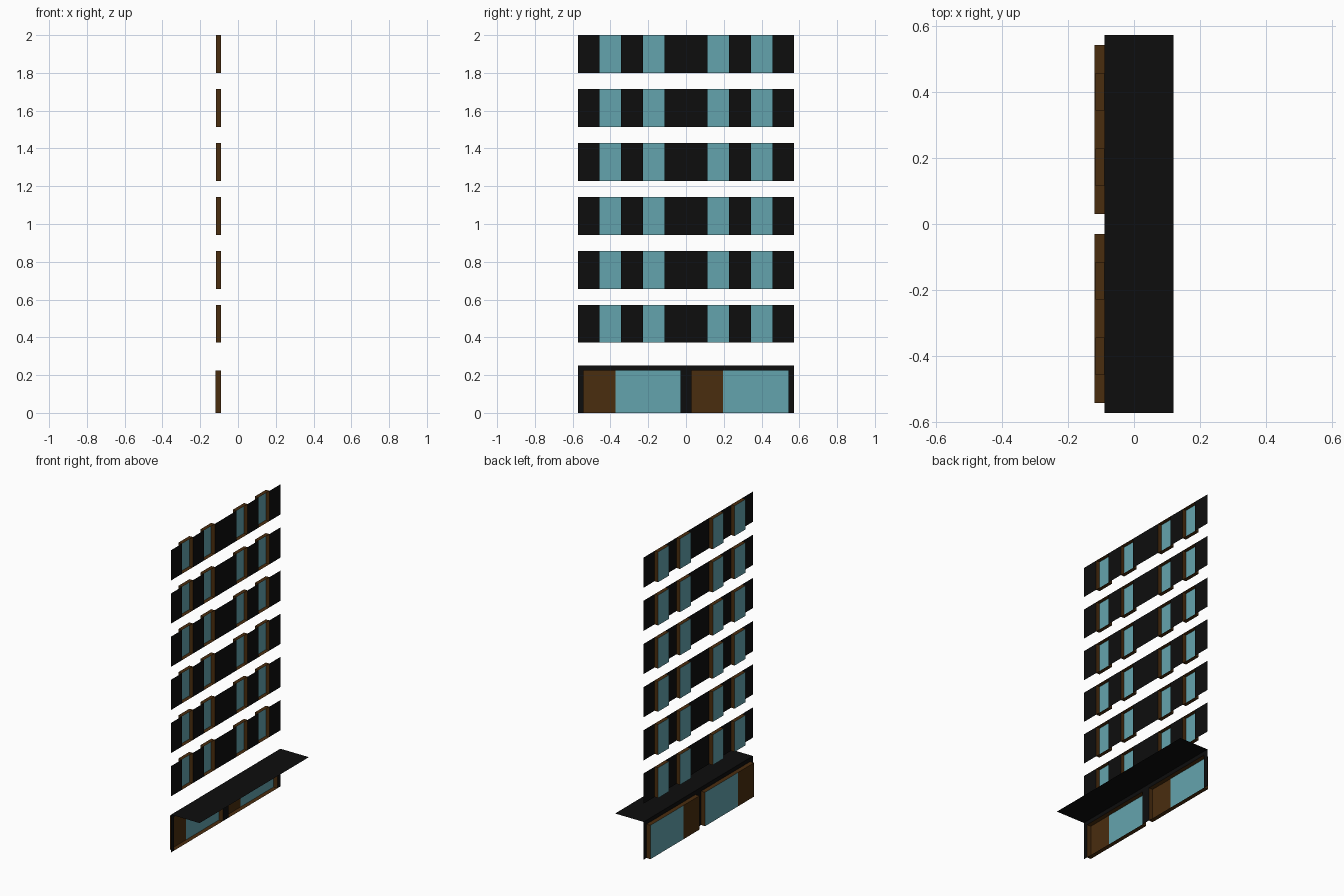
import bpy, bmesh

if "Cube" in bpy.data.objects:
    bpy.data.objects.remove(bpy.data.objects["Cube"])

WALL_X = -0.09           # facade plane
WIN_X = -0.116           # outer face of the upper windows
SHOP_X = -0.119          # outer face of the shop bays
HALF = 4 / 7             # half width of the facade
FLOOR = 2 / 7            # floor to floor height
ROW_H = 0.2              # height of an upper window band


def material(name, rgb):
    m = bpy.data.materials.new(name)
    m.diffuse_color = (*rgb, 1)
    m.use_nodes = True
    m.node_tree.nodes["Principled BSDF"].inputs["Base Color"].default_value = m.diffuse_color
    return m


BLACK = material("black wall", (0.004, 0.004, 0.004))
BROWN = material("brown wood", (0.068, 0.026, 0.0045))
GLASS = material("blue glass", (0.127, 0.37, 0.42))


def build(name, quads, mats):
    """One object from (corners, material index) sheets."""
    bm = bmesh.new()
    for corners, mi in quads:
        face = bm.faces.new([bm.verts.new(c) for c in corners])
        face.material_index = mi
    bmesh.ops.remove_doubles(bm, verts=bm.verts, dist=1e-5)
    mesh = bpy.data.meshes.new(name)
    bm.to_mesh(mesh)
    bm.free()
    for m in mats:
        mesh.materials.append(m)
    ob = bpy.data.objects.new(name, mesh)
    bpy.context.collection.objects.link(ob)
    return ob


def upright(x, y0, y1, z0, z1):
    return [(x, y0, z0), (x, y1, z0), (x, y1, z1), (x, y0, z1)]


def level(z, x0, x1, y0, y1):
    return [(x0, y0, z), (x1, y0, z), (x1, y1, z), (x0, y1, z)]


def reveal(x, y0, y1, z0, z1):
    """Four sides of a bay between its outer face and the wall."""
    sides = [[(x, y, z0), (WALL_X, y, z0), (WALL_X, y, z1), (x, y, z1)] for y in (y0, y1)]
    return sides + [level(z, x, WALL_X, y0, y1) for z in (z0, z1)]


# Upper floors: wall strips with projecting windows between them
cuts = [HALF * k / 5 for k in (-5, -4, -3, -2, -1, 1, 2, 3, 4, 5)]
spans = list(zip(cuts, cuts[1:]))
for i in range(6):
    z1 = 2 - FLOOR * (5 - i)
    z0 = z1 - ROW_H
    build(f"wall_band_{i + 1}",
          [(upright(WALL_X, a, b, z0, z1), 0) for a, b in spans[0::2]], [BLACK])
    quads = []
    for a, b in spans[1::2]:
        quads.append((upright(WIN_X, a, b, z0, z1), 1))
        quads += [(q, 0) for q in reveal(WIN_X, a, b, z0, z1)]
    build(f"windows_{i + 1}", quads, [BROWN, GLASS])

# Ground floor: piers and header around the two shop bays
GROUND_H, BAY_H, PIER = 0.25, 0.224, 0.03
wall = [(upright(WALL_X, a, b, 0, BAY_H), 0)
        for a, b in ((-HALF, PIER - HALF), (-PIER, PIER), (HALF - PIER, HALF))]
wall.append((upright(WALL_X, -HALF, HALF, BAY_H, GROUND_H), 0))
build("ground_wall", wall, [BLACK])

# Each shop bay: door on the left, large pane on the right
for name, start in (("front", -HALF), ("back", 0)):
    a, b = start + PIER, start + HALF - PIER
    split = a + 0.167
    build(f"{name}_bay_frame", [(q, 0) for q in reveal(SHOP_X, a, b, 0, BAY_H)], [BROWN])
    build(f"{name}_door", [(upright(SHOP_X, a, split, 0, BAY_H), 0)], [BROWN])
    build(f"{name}_shop_window", [(upright(SHOP_X, split, b, 0, BAY_H), 0)], [GLASS])

# Flat canopy over the pavement
build("canopy", [(level(GROUND_H, WALL_X, 0.119, -HALF, HALF), 0)], [BLACK])
